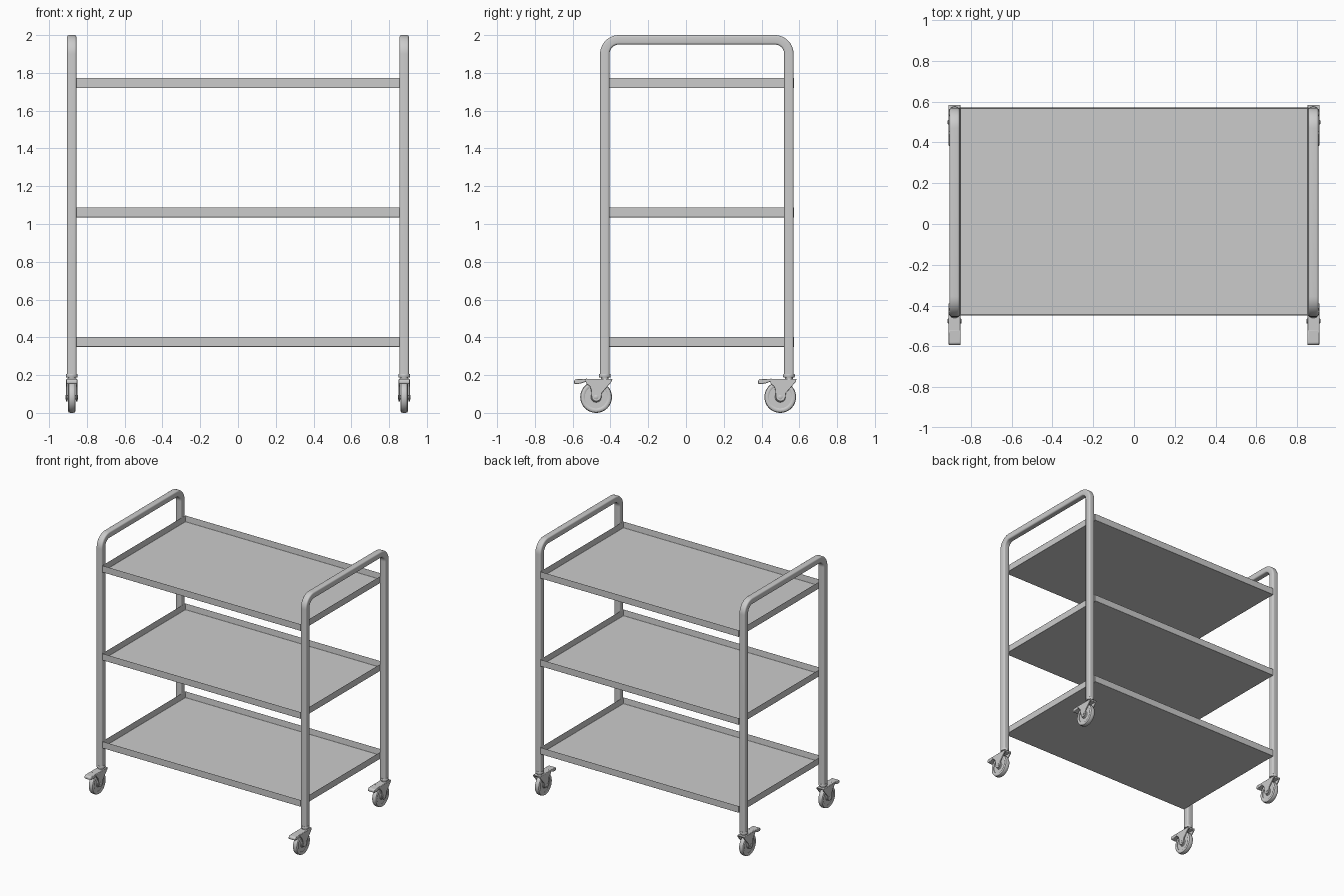
import bpy, bmesh, math
from mathutils import Vector

if "Cube" in bpy.data.objects:
    bpy.data.objects.remove(bpy.data.objects["Cube"])

FRONT_Y, BACK_Y, POST_X = -0.43, 0.545, 0.88


def finish(name, bm, bevel=0.0, angle=35):
    bmesh.ops.recalc_face_normals(bm, faces=bm.faces[:])
    me = bpy.data.meshes.new(name)
    bm.to_mesh(me)
    bm.free()
    ob = bpy.data.objects.new(name, me)
    bpy.context.collection.objects.link(ob)
    if bevel:
        m = ob.modifiers.new("bevel", 'BEVEL')
        m.width, m.segments, m.limit_method = bevel, 2, 'ANGLE'
    bpy.ops.object.select_all(action='DESELECT')
    ob.select_set(True)
    bpy.context.view_layer.objects.active = ob
    bpy.ops.object.shade_smooth_by_angle(angle=math.radians(angle))
    return ob


def loft(bm, rings, cap=True, closed=False):
    vs = [[bm.verts.new(p) for p in r] for r in rings]
    n = len(vs[0])
    pairs = list(zip(vs, vs[1:])) + ([(vs[-1], vs[0])] if closed else [])
    for a, b in pairs:
        for i in range(n):
            bm.faces.new((a[i], a[(i + 1) % n], b[(i + 1) % n], b[i]))
    if cap:
        bm.faces.new(vs[0])
        bm.faces.new(vs[-1])


def arc(cx, cy, r, a0, a1, n):
    return [(cx + r * math.cos(math.radians(a0 + (a1 - a0) * i / n)),
             cy + r * math.sin(math.radians(a0 + (a1 - a0) * i / n))) for i in range(n + 1)]


def side_frame(name, x):
    # Inverted U of rounded square tube
    h, r, top, bend = 0.025, 0.011, 1.975, 0.075
    section = []
    for k, (sx, sy) in enumerate([(1, 1), (-1, 1), (-1, -1), (1, -1)]):
        section += arc(sx * (h - r), sy * (h - r), r, 90 * k, 90 * k + 90, 4)
    path = [(FRONT_Y, 0.205)]
    path += arc(FRONT_Y + bend, top - bend, bend, 180, 90, 12)
    path += arc(BACK_Y - bend, top - bend, bend, 90, 0, 12)
    path += [(BACK_Y, 0.205)]
    rings = []
    for i, p in enumerate(path):
        t = (Vector(path[min(i + 1, len(path) - 1)]) - Vector(path[max(i - 1, 0)])).normalized()
        if i in (1, 26):
            t = Vector((0, 1 if i == 1 else -1))
        elif i in (13, 14):
            t = Vector((1, 0))
        rings.append([(x + u, p[0] - t.y * v, p[1] + t.x * v) for u, v in section])
    bm = bmesh.new()
    loft(bm, rings)
    finish(name, bm)


def tray(name, z):
    # Shallow open tray with thin upright rim
    bm = bmesh.new()
    bmesh.ops.create_cube(bm, size=1)
    for v in bm.verts:
        v.co = (v.co.x * 1.71, v.co.y * 1.022 + 0.0615, z + (v.co.z + 0.5) * 0.053)
    top = max(bm.faces, key=lambda f: f.calc_center_median().z)
    bmesh.ops.inset_region(bm, faces=[top], thickness=0.006)
    bmesh.ops.translate(bm, verts=top.verts[:], vec=(0, 0, -0.047))
    finish(name, bm, 0.0015)


def lathe(name, profile, origin, axis, segs=40, closed=False):
    # Revolve (distance along axis, radius) pairs
    rings = []
    for d, r in profile:
        ring = []
        for i in range(segs):
            a = 2 * math.pi * i / segs
            c, s = r * math.cos(a), r * math.sin(a)
            p = (d, c, s) if axis == 'x' else (c, s, d)
            ring.append(Vector(origin) + Vector(p))
        rings.append(ring)
    bm = bmesh.new()
    loft(bm, rings, not closed, closed)
    finish(name, bm)


def plate(name, outline, x0, x1, y, bevel):
    # Extrude a y-z outline across x
    bm = bmesh.new()
    loft(bm, [[(x, y + p[0], p[1]) for p in outline] for x in (x0, x1)])
    finish(name, bm, bevel)


def caster(tag, x, y):
    wy, wz = -0.046, 0.084
    # Swivel stem and collar
    lathe(tag + "_stem", [(0.172, 0.021), (0.188, 0.021), (0.188, 0.029), (0.193, 0.031),
                          (0.202, 0.031), (0.207, 0.029)], (x, y, 0), 'z', 24)
    # Tyre with rounded tread, wheel disc and axle
    lathe(tag + "_tyre", [(-0.017, 0.060), (-0.020, 0.066), (-0.020, 0.074), (-0.016, 0.081),
                          (-0.008, 0.084), (0.008, 0.084), (0.016, 0.081), (0.020, 0.074),
                          (0.020, 0.066), (0.017, 0.060)], (x, y + wy, wz), 'x', closed=True)
    lathe(tag + "_wheel_disc", [(-0.019, 0.020), (-0.018, 0.024), (-0.012, 0.028), (-0.012, 0.061),
                                (0.012, 0.061), (0.012, 0.028), (0.018, 0.024), (0.019, 0.020)],
          (x, y + wy, wz), 'x')
    lathe(tag + "_axle", [(-0.034, 0.009), (-0.032, 0.012), (0.032, 0.012), (0.034, 0.009)],
          (x, y + wy, wz), 'x', 16)
    # Tapered fork cheeks
    cheek = [(0.04, 0.178), (0.036, 0.165), (-0.016, 0.105)]
    cheek += arc(wy + 0.002, 0.087, 0.026, 0, -180, 10)
    cheek += [(-0.072, 0.12), (-0.078, 0.14), (-0.095, 0.152), (-0.105, 0.178)]
    for side in (-1, 1):
        plate(f"{tag}_fork_{'inner' if side < 0 else 'outer'}", cheek,
              x + side * 0.022, x + side * 0.030, y, 0.002)
    # Fork bridge and brake pedal
    plate(tag + "_fork_bridge", [(0.041, 0.180), (0.036, 0.169), (-0.12, 0.169), (-0.12, 0.180)],
          x - 0.029, x + 0.029, y, 0.003)
    plate(tag + "_brake_pedal", [(-0.09, 0.181), (-0.155, 0.179), (-0.164, 0.170), (-0.164, 0.157),
                                 (-0.158, 0.152), (-0.128, 0.155), (-0.09, 0.168)],
          x - 0.029, x + 0.029, y, 0.004)


for side, sx in (("left", -1), ("right", 1)):
    side_frame(side + "_side_frame", sx * POST_X)
    for end, y in (("front", FRONT_Y), ("back", BACK_Y)):
        caster(f"{end}_{side}_caster", sx * POST_X, y)

for label, z in (("bottom", 0.35), ("middle", 1.035), ("top", 1.72)):
    tray(label + "_tray", z)
